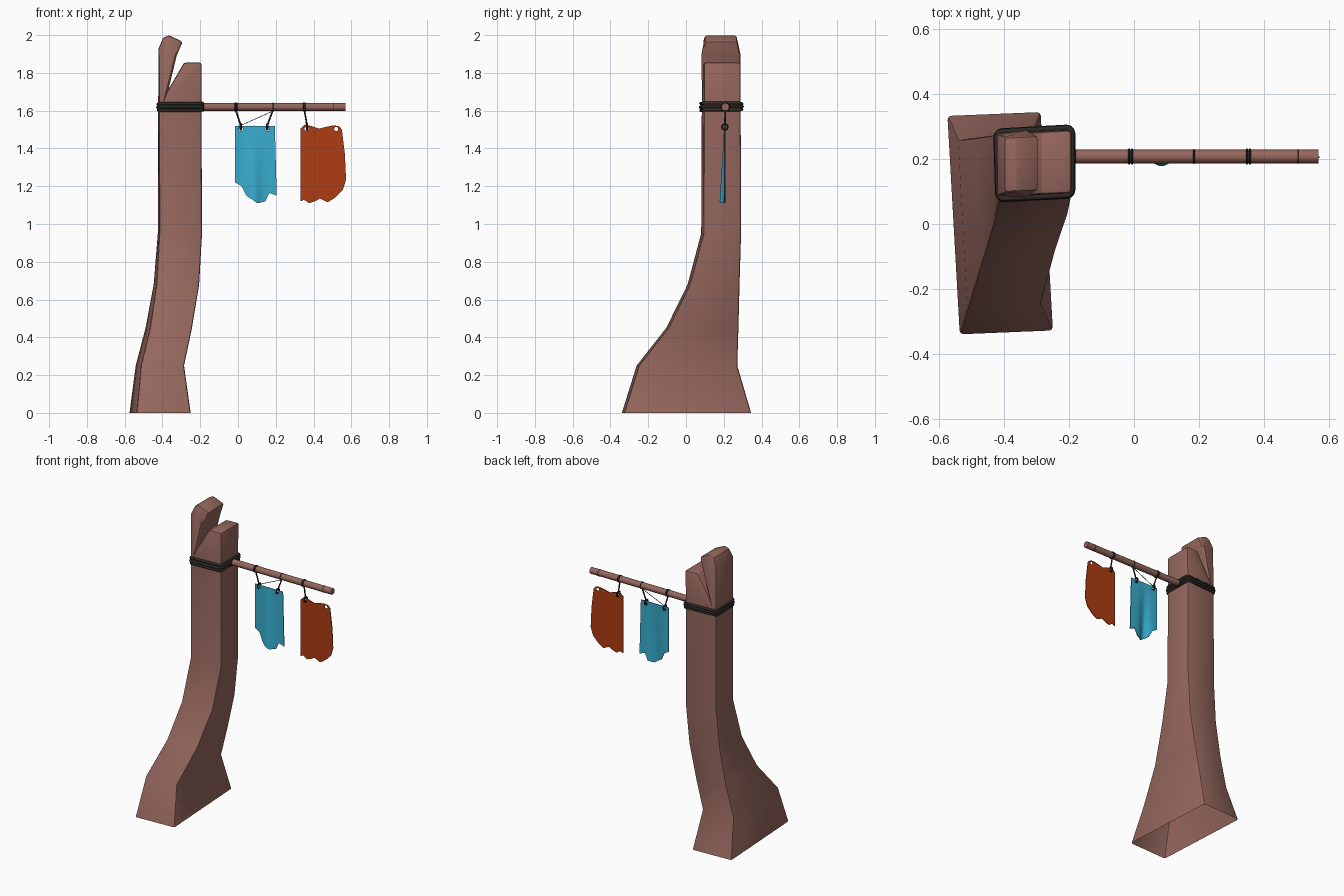
import bpy, bmesh, math
from mathutils import Vector

if "Cube" in bpy.data.objects:
    bpy.data.objects.remove(bpy.data.objects["Cube"])


def material(name, rgb):
    m = bpy.data.materials.new(name)
    m.diffuse_color = (*rgb, 1)
    m.use_nodes = True
    m.node_tree.nodes["Principled BSDF"].inputs["Base Color"].default_value = m.diffuse_color
    return m


WOOD = material("reddish wood", (0.30, 0.135, 0.11))
ROPE = material("dark rope", (0.025, 0.022, 0.018))
BLUE = material("blue cloth", (0.04, 0.42, 0.63))
ORANGE = material("orange cloth", (0.42, 0.045, 0.006))
POLE_Y, POLE_Z = 0.208, 1.62


def finish(name, bm, mat):
    bmesh.ops.recalc_face_normals(bm, faces=bm.faces)
    me = bpy.data.meshes.new(name)
    bm.to_mesh(me)
    bm.free()
    ob = bpy.data.objects.new(name, me)
    bpy.context.collection.objects.link(ob)
    me.materials.append(mat)
    return ob


def activate(ob):
    bpy.ops.object.select_all(action='DESELECT')
    ob.select_set(True)
    bpy.context.view_layer.objects.active = ob


def smooth(ob, deg=30):
    activate(ob)
    bpy.ops.object.convert(target='MESH')
    bpy.ops.object.shade_smooth_by_angle(angle=math.radians(deg))


def tube(name, points, radius, mat, closed=False, res=2):
    cu = bpy.data.curves.new(name, 'CURVE')
    cu.dimensions = '3D'
    cu.bevel_depth = radius
    cu.bevel_resolution = res
    cu.use_fill_caps = not closed
    sp = cu.splines.new('POLY')
    sp.points.add(len(points) - 1)
    for p, co in zip(sp.points, points):
        p.co = (*co, 1)
    sp.use_cyclic_u = closed
    cu.materials.append(mat)
    ob = bpy.data.objects.new(name, cu)
    bpy.context.collection.objects.link(ob)
    smooth(ob, 50)
    return ob


def ring(name, center, major, minor):
    # small loop whose axis runs along x
    pts = [(center[0], center[1] + major * math.cos(a), center[2] + major * math.sin(a))
           for a in (i * math.tau / 16 for i in range(16))]
    return tube(name, pts, minor, ROPE, True, 1)


# Post: skewed rectangles (z, x0, x1, y0, y1, skew), open underneath
sections = [
    (0.00, -0.575, -0.25, -0.34, 0.345, 0.038),
    (0.25, -0.542, -0.285, -0.262, 0.272, 0.028),
    (0.45, -0.49, -0.243, -0.105, 0.278, 0.024),
    (0.68, -0.447, -0.205, 0.008, 0.284, 0.015),
    (0.95, -0.425, -0.19, 0.08, 0.292, 0.008),
    (1.62, -0.423, -0.193, 0.083, 0.29, 0.005),
]
bm = bmesh.new()
prev = None
for z, x0, x1, y0, y1, s in sections:
    cur = [bm.verts.new(c) for c in ((x0 + s, y0, z), (x1, y0 + .012, z),
                                     (x1 - s, y1, z), (x0, y1 - .012, z))]
    if prev:
        for i in range(4):
            j = (i + 1) % 4
            bm.faces.new((prev[i], prev[j], cur[j], cur[i]))
    prev = cur
FL, FR, BR, BL = prev
# Split top of the post: profile from right to left
profile = [(-0.193, 1.855), (-0.285, 1.855), (-0.367, 1.715), (-0.325, 1.89),
           (-0.293, 1.965), (-0.368, 2.0), (-0.397, 1.985), (-0.42, 1.93)]
front, back = [], []
for x, z in profile:
    inset = 0.012 if z > 1.95 else 0
    tilt = 0.05 * (x + 0.42)
    front.append(bm.verts.new((x, 0.084 + tilt + inset, z)))
    back.append(bm.verts.new((x, 0.278 + tilt - inset, z)))
bm.faces.new([FL, FR] + front)
bm.faces.new([BL, BR] + back)
fr, bk = [FR] + front + [FL], [BR] + back + [BL]
for i in range(len(fr) - 1):
    bm.faces.new((fr[i], bk[i], bk[i + 1], fr[i + 1]))
post = finish("post", bm, WOOD)
bev = post.modifiers.new("bevel", 'BEVEL')
bev.width = 0.011
bev.segments = 2
bev.limit_method = 'ANGLE'
bev.angle_limit = math.radians(40)
smooth(post)

# Rope wound three times round the post
corners = [(-0.413, 0.083), (-0.196, 0.093), (-0.196, 0.291), (-0.418, 0.28)]
for k, (z, grow) in enumerate([(1.604, 0.004), (1.62, 0.007), (1.637, 0.005)]):
    pts = []
    for c, (x, y) in enumerate(corners):
        sx, sy = (1 if c in (1, 2) else -1), (1 if c > 1 else -1)
        cx, cy = x - sx * 0.012, y - sy * 0.012
        start = math.pi + c * math.pi / 2
        for i in range(4):
            a = start + i * math.pi / 6
            r = 0.012 + grow
            pts.append((cx + r * math.cos(a), cy + r * math.sin(a), z + 0.003 * math.sin(a + k)))
    tube(f"post_rope_{k + 1}", pts, 0.0085, ROPE, True)

# Pole
tube("pole", [(-0.22, POLE_Y, POLE_Z), (0.568, POLE_Y, POLE_Z)], 0.021, WOOD, res=4)
ring("pole_knot", (-0.185, POLE_Y, POLE_Z), 0.02, 0.006)
for i, (x, r) in enumerate([(-0.015, .0035), (-0.006, .0035), (0.185, .0025),
                            (0.348, .0035), (0.357, .0035), (0.505, .0015)]):
    ring(f"pole_thread_{i + 1}", (x, POLE_Y, POLE_Z), 0.0215, r)


def lerp(points, u):
    # point on an edge whose points are spread by their x
    for (xa, za), (xb, zb) in zip(points, points[1:]):
        if u <= xb + 1e-9:
            return za + (zb - za) * (u - xa) / (xb - xa)
    return points[-1][1]


def cloth(name, top, mid, bottom, fold, holes, mat, columns=40, rows=10):
    # sheet between a top and a bottom edge; mid = x range where the sides bend
    bm = bmesh.new()
    grid = []
    for i in range(columns + 1):
        u = i / columns
        xt = top[0][0] + u * (top[-1][0] - top[0][0])
        xm = mid[0] + u * (mid[1] - mid[0])
        xb = bottom[0][0] + u * (bottom[-1][0] - bottom[0][0])
        zt, zb = lerp(top, xt), lerp(bottom, xb)
        col = []
        for j in range(rows + 1):
            t = j / rows
            x = xt + (xm - xt) * t * 2 if t < .5 else xm + (xb - xm) * (t * 2 - 1)
            col.append(bm.verts.new((x, fold(x, t), zt + (zb - zt) * t)))
        grid.append(col)
    for a, b in zip(grid, grid[1:]):
        for j in range(rows):
            bm.faces.new((a[j], b[j], b[j + 1], a[j + 1]))
    ob = finish(name, bm, mat)
    sol = ob.modifiers.new("thickness", 'SOLIDIFY')
    sol.thickness = 0.005
    sol.offset = 0
    cutters = []
    for x, z in holes:
        bpy.ops.mesh.primitive_cylinder_add(vertices=12, radius=0.011, depth=0.2,
                                            location=(x, POLE_Y, z), rotation=(math.pi / 2, 0, 0))
        cut = bpy.context.object
        cut.name = "hole_cutter"
        cut.hide_render = True
        cutters.append(cut)
        mod = ob.modifiers.new("hole", 'BOOLEAN')
        mod.operation = 'DIFFERENCE'
        mod.solver = 'EXACT'
        mod.object = cut
    smooth(ob, 35)
    for cut in cutters:
        bpy.data.objects.remove(cut)


# Blue cloth, with a fold that deepens downwards
cloth("blue_cloth", [(-0.015, 1.52), (0.195, 1.52)], (-0.015, 0.20),
      [(-0.015, 1.22), (0.02, 1.2), (0.045, 1.15), (0.075, 1.13), (0.105, 1.11),
       (0.145, 1.12), (0.165, 1.165), (0.205, 1.15)],
      lambda x, t: 0.205 - 0.024 * t * math.exp(-((x - 0.085) / 0.035) ** 2),
      [(0.015, 1.502), (0.155, 1.502)], BLUE)

# Orange cloth, nearly flat
cloth("orange_cloth", [(0.33, 1.505), (0.355, 1.527), (0.39, 1.518), (0.43, 1.505),
                       (0.47, 1.515), (0.505, 1.522), (0.535, 1.518), (0.55, 1.5)],
      (0.33, 0.566),
      [(0.33, 1.12), (0.35, 1.128), (0.378, 1.11), (0.41, 1.122), (0.435, 1.135),
       (0.475, 1.115), (0.515, 1.14), (0.555, 1.18), (0.572, 1.235)],
      lambda x, t: 0.206, [(0.363, 1.504), (0.52, 1.503)], ORANGE)

# Strings and the loops through the holes
for i, (xp, xh) in enumerate([(-0.012, 0.015), (0.185, 0.155), (0.352, 0.365)]):
    ring(f"cloth_loop_{i + 1}", (xh, 0.206, 1.514), 0.015, 0.006)
    tube(f"string_{i + 1}", [(xp, POLE_Y, 1.602), (xh, 0.206, 1.522)], 0.0045, ROPE)
tube("loose_thread", [(0.185, POLE_Y, 1.598), (0.015, 0.206, 1.522)], 0.0018, ROPE, res=1)
